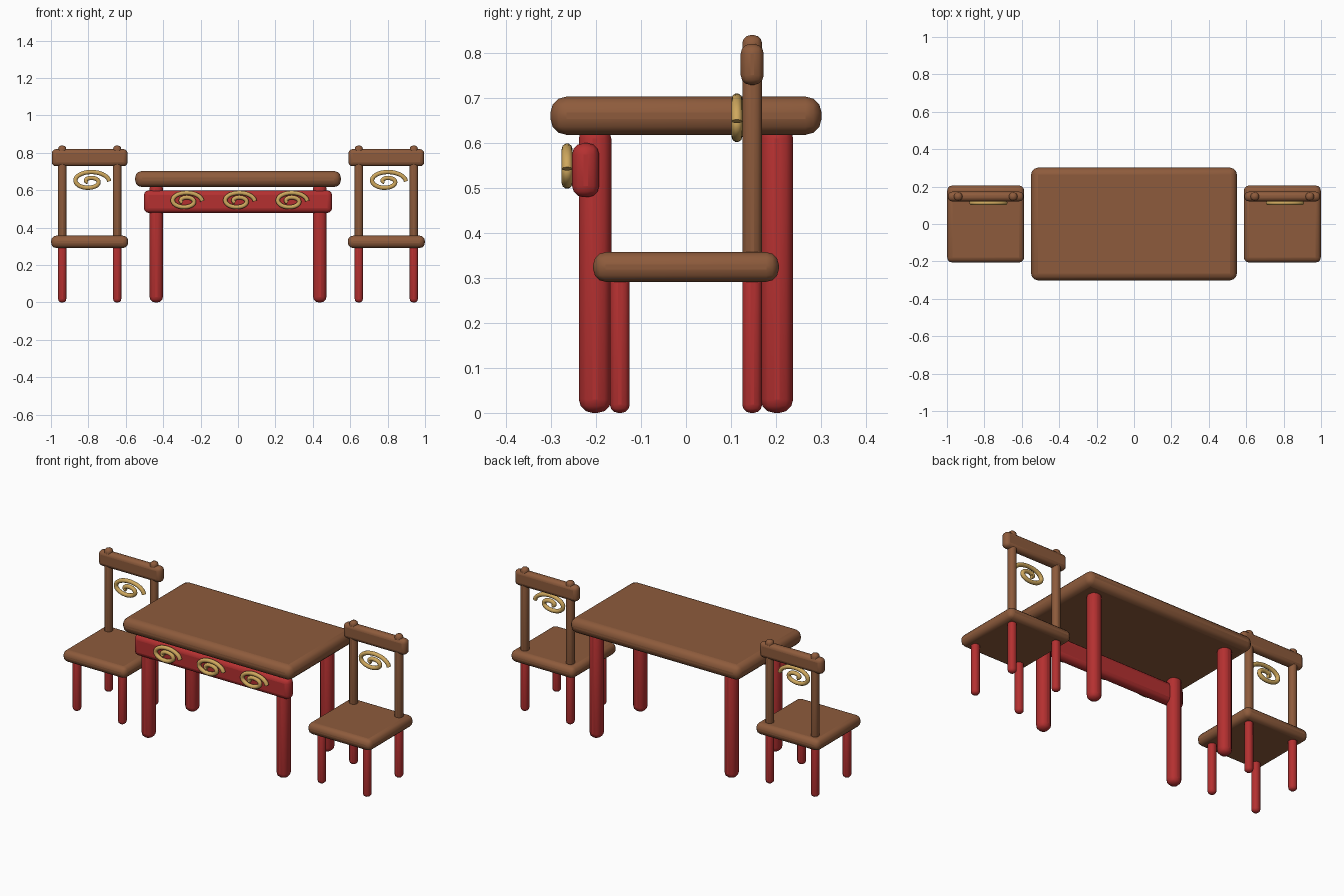
import bpy
import math

if "Cube" in bpy.data.objects:
    bpy.data.objects.remove(bpy.data.objects["Cube"])


def material(name, color):
    m = bpy.data.materials.new(name)
    m.diffuse_color = (*color, 1)
    m.use_nodes = True
    m.node_tree.nodes["Principled BSDF"].inputs["Base Color"].default_value = m.diffuse_color
    return m


WOOD = material("brown_wood", (0.27, 0.105, 0.045))
RED = material("red_lacquer", (0.46, 0.03, 0.03))
GOLD = material("gold", (0.62, 0.39, 0.11))


def block(name, center, size, mat, round_factor=0.42):
    """Box with rounded edges."""
    bpy.ops.mesh.primitive_cube_add(size=1, location=center)
    ob = bpy.context.object
    ob.name = name
    ob.scale = size
    bpy.ops.object.transform_apply(location=False, rotation=False, scale=True)
    bevel = ob.modifiers.new("rounding", "BEVEL")
    bevel.width = min(size) * round_factor
    bevel.segments = 3
    ob.data.materials.append(mat)
    bpy.ops.object.shade_smooth_by_angle(angle=math.radians(35))
    return ob


def spiral(name, center, r_out, r_turn, squash, tube=0.012, turns=1.6, steps=48):
    """Flattened scroll in the xz plane, winding inwards from the right."""
    cu = bpy.data.curves.new(name, "CURVE")
    cu.dimensions = "3D"
    cu.bevel_depth = tube
    cu.bevel_resolution = 3
    cu.use_fill_caps = True
    line = cu.splines.new("POLY")
    line.points.add(steps)
    for i, p in enumerate(line.points):
        t = turns * i / steps
        r = r_out + (r_turn - r_out) * t
        a = 2 * math.pi * t
        p.co = (r * math.cos(a), 0, r * math.sin(a) * squash, 1)
    line.use_smooth = True
    cu.materials.append(GOLD)
    ob = bpy.data.objects.new(name, cu)
    ob.location = center
    bpy.context.collection.objects.link(ob)


# Table
block("table_top", (0, 0, 0.66), (1.10, 0.602, 0.085), WOOD)
for sx, side in ((-1, "left"), (1, "right")):
    for sy, end in ((-1, "front"), (1, "back")):
        block(f"table_{end}_{side}_leg", (sx * 0.437, sy * 0.202, 0.32),
              (0.072, 0.072, 0.64), RED)
block("table_apron", (0, -0.223, 0.539), (1.006, 0.06, 0.12), RED)
for i in (-1, 0, 1):
    spiral(f"apron_scroll_{i + 2}", (i * 0.281, -0.264, 0.542), 0.09, 0.046, 0.56)

# Chairs
for cx, chair in ((-0.793, "left_chair"), (0.793, "right_chair")):
    block(f"{chair}_seat", (cx, 0, 0.324), (0.412, 0.412, 0.066), WOOD)
    for sx, side in ((-1, "left"), (1, "right")):
        x = cx + sx * 0.147
        for sy, end in ((-1, "front"), (1, "back")):
            block(f"{chair}_{end}_{side}_leg", (x, sy * 0.147, 0.16),
                  (0.044, 0.044, 0.32), RED)
        block(f"{chair}_{side}_back_post", (x, 0.147, 0.579),
              (0.044, 0.044, 0.52), WOOD)
    block(f"{chair}_top_rail", (cx, 0.147, 0.774), (0.405, 0.051, 0.091), WOOD)
    spiral(f"{chair}_back_scroll", (cx, 0.113, 0.6475), 0.105, 0.047, 0.55)
